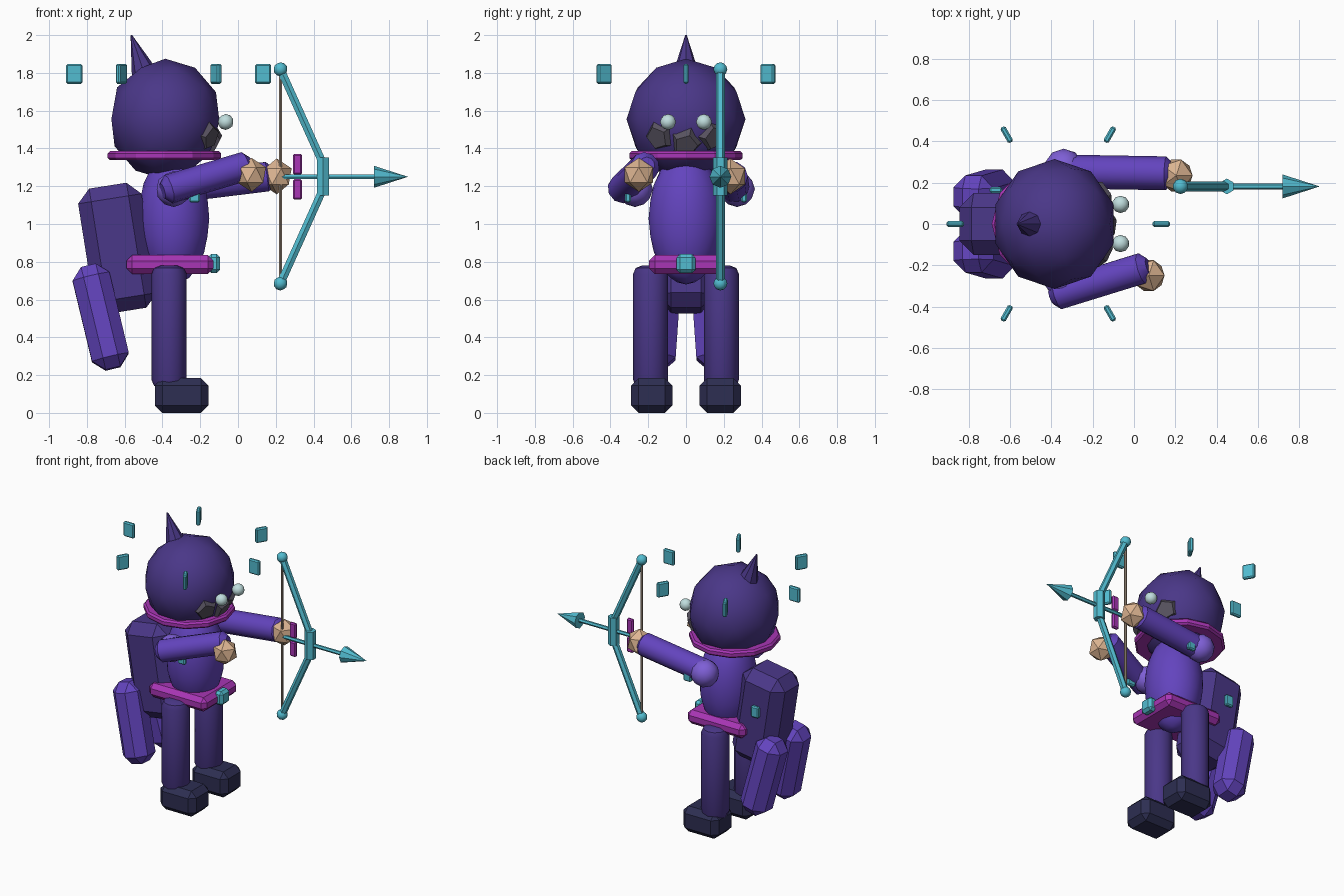
import bpy, bmesh, math
from mathutils import Matrix, Vector

if "Cube" in bpy.data.objects:
    bpy.data.objects.remove(bpy.data.objects["Cube"])


def material(name, hex_code):
    def lin(c):
        c /= 255
        return c / 12.92 if c <= 0.04045 else ((c + 0.055) / 1.055) ** 2.4
    m = bpy.data.materials.new(name)
    m.diffuse_color = [lin(int(hex_code[i:i + 2], 16)) for i in (0, 2, 4)] + [1]
    m.use_nodes = True
    m.node_tree.nodes["Principled BSDF"].inputs["Base Color"].default_value = m.diffuse_color
    return m


DARK = material("dark_purple", "4A3788")
PURPLE = material("purple", "6344BE")
LIGHT = material("light_purple", "7E5FD6")
TEAL = material("teal", "52BCD0")
MAGENTA = material("magenta", "A835B5")
NAVY = material("navy", "2D2E52")
GREY = material("shadow_grey", "57525F")
PALE = material("pale_eye", "C0DEDE")
SKIN = material("skin", "DDB592")
TAN = material("string_tan", "A08F80")


def finish(bm, name, mat, smooth=None):
    bmesh.ops.recalc_face_normals(bm, faces=bm.faces)
    me = bpy.data.meshes.new(name)
    bm.to_mesh(me)
    bm.free()
    me.materials.append(mat)
    ob = bpy.data.objects.new(name, me)
    bpy.context.collection.objects.link(ob)
    if smooth:
        bpy.ops.object.select_all(action='DESELECT')
        ob.select_set(True)
        bpy.context.view_layer.objects.active = ob
        bpy.ops.object.shade_smooth_by_angle(angle=math.radians(smooth))
    return ob


def ball(name, mat, centre, radii, subdiv=2, smooth=40):
    bm = bmesh.new()
    bmesh.ops.create_icosphere(bm, subdivisions=subdiv, radius=1)
    bm.transform(Matrix.Translation(centre) @ Matrix.Diagonal((*radii, 1)))
    return finish(bm, name, mat, smooth)


def box(name, mat, centre, size, bevel, rot=Matrix()):
    bm = bmesh.new()
    bmesh.ops.create_cube(bm, size=1)
    bm.transform(Matrix.Diagonal((*size, 1)))
    bmesh.ops.bevel(bm, geom=bm.edges[:], offset=bevel, segments=1,
                    profile=0.5, affect='EDGES')
    bm.transform(Matrix.Translation(centre) @ rot)
    return finish(bm, name, mat)


def rod(name, mat, a, b, r1, r2=None, sides=8, bevel=0, smooth=None, segments=1):
    """Cylinder or cone from a to b, with optionally rounded rims."""
    a, b = Vector(a), Vector(b)
    d = b - a
    bm = bmesh.new()
    bmesh.ops.create_cone(bm, cap_ends=True, segments=sides, radius1=r1,
                          radius2=r1 if r2 is None else r2, depth=d.length)
    if bevel:
        rims = [e for e in bm.edges if abs(e.verts[0].co.z - e.verts[1].co.z) < 1e-5]
        bmesh.ops.bevel(bm, geom=rims, offset=bevel, segments=segments,
                        profile=0.5, affect='EDGES')
    rot = Vector((0, 0, 1)).rotation_difference(d).to_matrix().to_4x4()
    bm.transform(Matrix.Translation((a + b) / 2) @ rot)
    return finish(bm, name, mat, smooth)


def spin(deg, axis):
    return Matrix.Rotation(math.radians(deg), 4, axis)


# Hooded head, horn and collar
HEAD = Vector((-0.385, 0, 1.555))
ball("hood", DARK, HEAD, (0.30, 0.315, 0.32))
rod("hood_point", DARK, (-0.49, 0, 1.78), (-0.565, 0, 2.0), 0.075, 0.004, sides=8)
rod("collar", MAGENTA, (-0.39, 0, 1.338), (-0.39, 0, 1.386), 0.3, sides=12, bevel=0.012)

# Shadowed face patches and eyes
for i, target in enumerate([(-0.14, -0.155, 1.455), (-0.12, 0, 1.42), (-0.14, 0.155, 1.455)]):
    d = (Vector(target) - HEAD).normalized()
    rod("face_patch_%d" % i, GREY, HEAD + d * 0.25, HEAD + d * 0.308, 0.1, 0.062, sides=5)
for s in (-1, 1):
    ball("eye", PALE, (-0.065, 0.095 * s, 1.54), (0.042,) * 3)

# Torso, belt and buckle
ball("torso", PURPLE, (-0.34, 0, 1.03), (0.188, 0.198, 0.35), subdiv=3)
box("belt", MAGENTA, (-0.36, 0, 0.785), (0.46, 0.39, 0.10), 0.03)
box("buckle", TEAL, (-0.127, 0, 0.79), (0.065, 0.10, 0.10), 0.018)

# Legs, boots and shoulders
for s in (-1, 1):
    rod("leg", DARK, (-0.365, 0.187 * s, 0.13), (-0.365, 0.187 * s, 0.78), 0.093,
        sides=12, bevel=0.045, smooth=40, segments=2)
    box("boot", NAVY, (-0.298, 0.182 * s, 0.092), (0.285, 0.22, 0.184), 0.04)
    ball("shoulder", LIGHT, (-0.34, 0.27 * s, 1.185), (0.095,) * 3)

# Arms and hands
rod("drawing_arm", PURPLE, (-0.40, -0.35, 1.175), (0.07, -0.205, 1.315), 0.078,
    sides=10, bevel=0.035, smooth=40)
rod("bow_arm", PURPLE, (-0.38, 0.255, 1.185), (0.19, 0.245, 1.255), 0.082,
    sides=10, bevel=0.035, smooth=40)
ball("drawing_hand", SKIN, (0.072, -0.25, 1.26), (0.085, 0.088, 0.09), 1, None)
ball("bow_hand", SKIN, (0.205, 0.235, 1.252), (0.088, 0.09, 0.095), 1, None)

# Back pack and cloak tails
box("back_pack", DARK, (-0.637, 0, 0.872), (0.34, 0.30, 0.67), 0.07, spin(-9, 'Y'))
for s in (-1, 1):
    box("cloak_tail", PURPLE, (-0.727, 0.145 * s, 0.507), (0.20, 0.21, 0.56), 0.06,
        spin(4 * s, 'X') @ spin(-13.5, 'Y'))

# Halo of floating plates
for k in range(6):
    a = math.radians(60 * k)
    box("halo_plate", TEAL, (-0.367 + 0.5 * math.cos(a), 0.5 * math.sin(a), 1.795),
        (0.085, 0.028, 0.105), 0.008, spin(60 * k, 'Z'))

# Small charms on the pack and under the arms
for p in [(-0.67, 0.165, 0.956), (-0.23, 0.307, 1.155), (-0.23, -0.307, 1.155)]:
    box("charm", TEAL, p, (0.06, 0.03, 0.08), 0.008)

# Bow: limbs, tips, grip and string
BY = 0.182
for s in (-1, 1):
    tip = (0.225, BY, 1.252 + 0.567 * s)
    rod("bow_limb", TEAL, tip, (0.44, BY, 1.252 + 0.09 * s), 0.024, sides=6)
    ball("bow_tip", TEAL, tip, (0.037,) * 3)
rod("bow_grip", TEAL, (0.45, BY, 1.152), (0.45, BY, 1.352), 0.038, sides=6)
rod("bow_string", TAN, (0.225, BY, 0.70), (0.225, BY, 1.80), 0.009, sides=6)

# Arrow with head and fletching
rod("arrow_shaft", TEAL, (0.2, BY, 1.25), (0.75, BY, 1.25), 0.014, sides=6)
rod("arrow_head", TEAL, (0.72, BY, 1.25), (0.90, BY, 1.25), 0.058, 0.0, sides=8)
for s in (-1, 1):
    box("fletching", MAGENTA, (0.315, BY, 1.25 + 0.067 * s), (0.05, 0.026, 0.108), 0.008)
